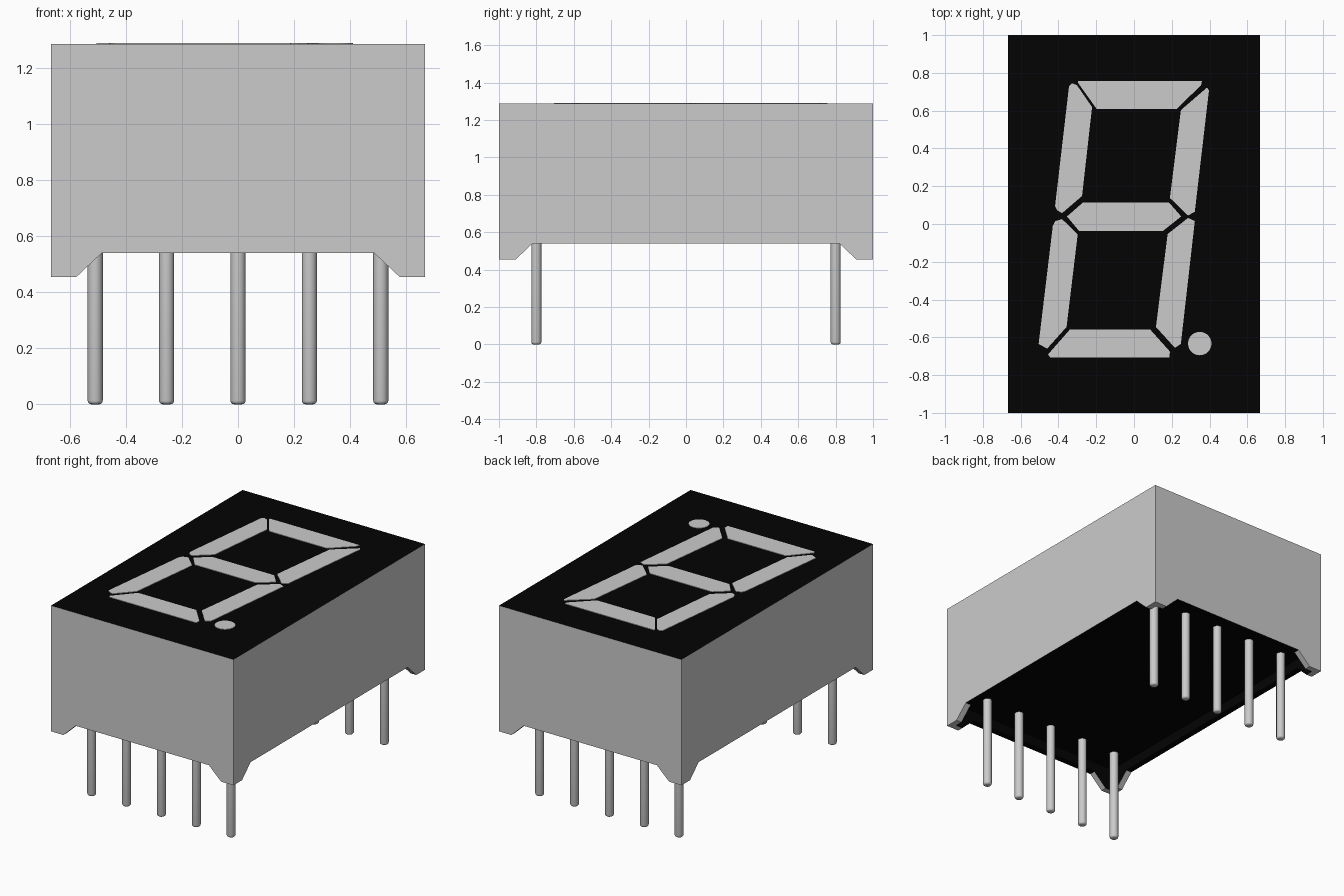
import bpy, bmesh, math

if "Cube" in bpy.data.objects:
    bpy.data.objects.remove(bpy.data.objects["Cube"])

X, Y = 0.667, 1.0                    # half width and half length of the case
Z_FOOT, Z_RIM, Z_FLOOR, Z_TOP = 0.455, 0.54, 0.605, 1.287
T = 0.04                             # wall thickness

black = bpy.data.materials.new("black")
black.diffuse_color = (0.001, 0.001, 0.001, 1)
black.use_nodes = True
black.node_tree.nodes["Principled BSDF"].inputs["Base Color"].default_value = black.diffuse_color


def add_object(name, bm, material=None):
    mesh = bpy.data.meshes.new(name)
    bm.to_mesh(mesh)
    bm.free()
    obj = bpy.data.objects.new(name, mesh)
    bpy.context.collection.objects.link(obj)
    if material:
        mesh.materials.append(material)
    return obj


def add_faces(name, faces, material=None):
    """Mesh from polygons given as point lists, corners welded."""
    bm = bmesh.new()
    for pts in faces:
        bm.faces.new([bm.verts.new(p) for p in pts])
    bmesh.ops.remove_doubles(bm, verts=bm.verts, dist=1e-5)
    return add_object(name, bm, material)


def add_prism(name, pts, z0, z1):
    bm = bmesh.new()
    face = bm.faces.new([bm.verts.new((x, y, z0)) for x, y in pts])
    top = bmesh.ops.extrude_face_region(bm, geom=[face])["geom"]
    bmesh.ops.translate(bm, vec=(0, 0, z1 - z0),
                        verts=[v for v in top if isinstance(v, bmesh.types.BMVert)])
    bmesh.ops.recalc_face_normals(bm, faces=bm.faces)
    return add_object(name, bm)


# case walls with a foot at both ends; d is the depth inwards from the outer face
sides = [
    (X, lambda a, d, z: (a, -Y + d, z)),
    (Y, lambda a, d, z: (X - d, a, z)),
    (X, lambda a, d, z: (-a, Y - d, z)),
    (Y, lambda a, d, z: (-X + d, -a, z)),
]
outer, inner = [], []
for half, place in sides:
    left = [(-half, Z_FOOT), (-half + 0.09, Z_FOOT), (-half + 0.18, Z_RIM)]
    edge = left + [(-a, z) for a, z in reversed(left)]
    lim = half - T
    edge_in = [(max(-lim, min(lim, a)), z) for a, z in edge]
    outer.append([place(a, 0, z) for a, z in [(-half, Z_TOP)] + edge + [(half, Z_TOP)]])
    inner.append([place(a, T, z) for a, z in
                  reversed([(-lim, Z_FLOOR)] + edge_in + [(lim, Z_FLOOR)])])
    # bottom edge: grey on the feet, black in between
    for i in range(5):
        strip = [place(edge[i][0], 0, edge[i][1]), place(edge_in[i][0], T, edge_in[i][1]),
                 place(edge_in[i + 1][0], T, edge_in[i + 1][1]),
                 place(edge[i + 1][0], 0, edge[i + 1][1])]
        (inner if i == 2 else outer).append(strip)
add_faces("case_walls", outer)
add_faces("case_lining", inner, black)

# black display face and recessed floor under the case
add_faces("display_face",
          [[(-X, -Y, Z_TOP), (X, -Y, Z_TOP), (X, Y, Z_TOP), (-X, Y, Z_TOP)]], black)
fx, fy = X - T, Y - T
add_faces("floor",
          [[(-fx, -fy, Z_FLOOR), (-fx, fy, Z_FLOOR), (fx, fy, Z_FLOOR), (fx, -fy, Z_FLOOR)]],
          black)

# light segments
segments = {
    "segment_top": [(-.295, .757), (.36, .757), (.355, .735), (.225, .608), (-.197, .608),
                    (-.297, .748)],
    "segment_upper_left": [(-.328, .745), (-.302, .735), (-.222, .619), (-.275, .148),
                           (-.38, .058), (-.407, .072), (-.418, .095), (-.344, .73)],
    "segment_upper_right": [(.386, .722), (.397, .708), (.322, .065), (.286, .045),
                            (.19, .138), (.248, .603)],
    "segment_middle": [(-.355, .04), (-.27, .114), (.185, .114), (.25, .04),
                       (.153, -.037), (-.291, -.037)],
    "segment_lower_left": [(-.381, .026), (-.298, -.055), (-.357, -.545), (-.46, -.66),
                           (-.505, -.635), (-.43, -.01), (-.418, .015)],
    "segment_lower_right": [(.286, .032), (.322, .016), (.248, -.635), (.217, -.656),
                            (.116, -.545), (.178, -.053)],
    "segment_bottom": [(-.339, -.558), (.085, -.558), (.19, -.675), (.188, -.706),
                       (-.444, -.706), (-.455, -.69)],
    "decimal_point": [(.348 + .062 * math.cos(i * math.tau / 40),
                       -.633 + .062 * math.sin(i * math.tau / 40)) for i in range(40)],
}
for name, pts in segments.items():
    add_prism(name, pts, Z_TOP - 0.003, Z_TOP + 0.003)

# pins: two rows of five, rounded at the tip
for sy in (-1, 1):
    for i in range(5):
        bpy.ops.mesh.primitive_cylinder_add(vertices=24, radius=0.027, depth=Z_FLOOR,
                                            location=((i - 2) * 0.255, sy * 0.8, Z_FLOOR / 2))
        pin = bpy.context.object
        pin.name = f"pin_{'front' if sy < 0 else 'back'}_{i + 1}"
        bm = bmesh.new()
        bm.from_mesh(pin.data)
        rim = [e for e in bm.edges if all(v.co.z < 0 for v in e.verts)]
        bmesh.ops.bevel(bm, geom=rim, offset=0.013, segments=3, profile=0.5, affect='EDGES')
        bm.to_mesh(pin.data)
        bm.free()
        bpy.ops.object.shade_smooth_by_angle(angle=math.radians(40))
